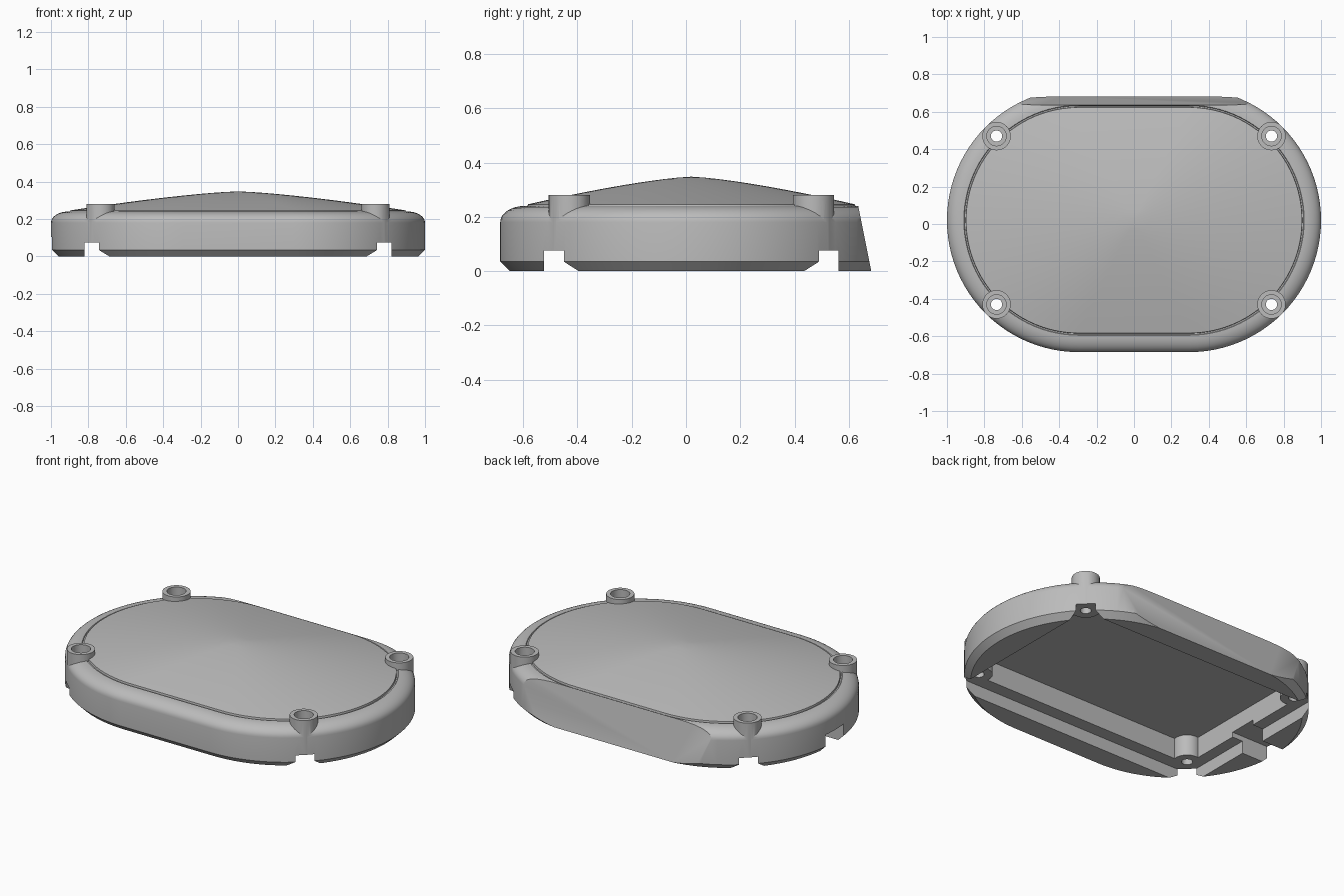
import bpy, bmesh, math
from mathutils import Matrix

if "Cube" in bpy.data.objects:
    bpy.data.objects.remove(bpy.data.objects["Cube"])

CY = 0.02            # centre line of the rounded outline
CX, R = 0.295, 0.705  # straight half length and end radius
SEG = 48

grey = bpy.data.materials.new("plain grey")
grey.use_nodes = True
grey.diffuse_color = (0.5, 0.5, 0.5, 1)
grey.node_tree.nodes["Principled BSDF"].inputs["Base Color"].default_value = (0.5, 0.5, 0.5, 1)


def finish(name, bm):
    bmesh.ops.recalc_face_normals(bm, faces=bm.faces)
    mesh = bpy.data.meshes.new(name)
    bm.to_mesh(mesh)
    bm.free()
    mesh.materials.append(grey)
    ob = bpy.data.objects.new(name, mesh)
    bpy.context.collection.objects.link(ob)
    return ob


def outline(inset, scale=1.0):
    """Points of the rounded outline, offset inwards and scaled."""
    pts = []
    for side in (1, -1):
        for i in range(SEG + 1):
            a = math.pi * i / SEG - side * math.pi / 2
            pts.append(((side * CX + (R - inset) * math.cos(a)) * scale,
                        (R - inset) * math.sin(a) * scale + CY))
    return pts


def box(name, x0, x1, y0, y1, z0, z1):
    bm = bmesh.new()
    bmesh.ops.create_cube(bm, size=1)
    for v in bm.verts:
        v.co = [lo + (c + 0.5) * (hi - lo) for c, lo, hi in zip(v.co, (x0, y0, z0), (x1, y1, z1))]
    return finish(name, bm)


def rods(name, radius, z0, z1):
    """Four upright cylinders at the screw positions."""
    bm = bmesh.new()
    for x in (-0.735, 0.735):
        for y in (CY - 0.45, CY + 0.45):
            bmesh.ops.create_cone(bm, cap_ends=True, segments=48, radius1=radius, radius2=radius,
                                  depth=z1 - z0, matrix=Matrix.Translation((x, y, (z0 + z1) / 2)))
    return finish(name, bm)


def combine(target, tool, operation="DIFFERENCE"):
    tool.hide_render = True
    mod = target.modifiers.new(tool.name, "BOOLEAN")
    mod.operation, mod.solver, mod.object = operation, "EXACT", tool
    bpy.context.view_layer.update()
    result = bpy.data.meshes.new_from_object(target.evaluated_get(bpy.context.evaluated_depsgraph_get()))
    target.modifiers.clear()
    target.data = result
    bpy.data.objects.remove(tool)


# Shell: chamfered foot, upright wall, rounded shoulder, groove, shallow dome
rings = [(0.035, 0, 1), (0, 0.035, 1)]
for i in range(9):
    a = math.pi / 2 * i / 8
    rings.append((0.09 * (1 - math.cos(a)), 0.18 + 0.06 * math.sin(a), 1))
rings += [(0.093, 0.235, 1), (0.1, 0.235, 1), (0.102, 0.246, 1)]
for i in range(1, 12):
    t = 1 - i / 12
    rings.append((0.102, 0.246 + 0.102 * (1 - t ** 1.35), t))

bm = bmesh.new()
loops = [[bm.verts.new((x, y, z)) for x, y in outline(inset, s)] for inset, z, s in rings]
for low, high in zip(loops, loops[1:]):
    for i in range(len(low)):
        j = (i + 1) % len(low)
        bm.faces.new((low[i], low[j], high[j], high[i]))
bm.faces.new(loops[0][::-1])
peak = bm.verts.new((0, CY, 0.348))
for i, v in enumerate(loops[-1]):
    bm.faces.new((v, loops[-1][(i + 1) % len(loops[-1])], peak))
shell = finish("enclosure_shell", bm)

# Sloping back face
slope = box("back_slope", -1.2, 1.2, 0.683, 1.2, -0.2, 0.6)
for v in slope.data.vertices:
    if v.co.y < 1:
        v.co.y -= v.co.z * 0.2
combine(shell, slope)

# Board recess, deep pocket and side port
combine(shell, box("board_recess", -0.82, 0.82, CY - 0.543, CY + 0.543, -0.1, 0.075))
combine(shell, box("deep_pocket", -0.75, 0.75, CY - 0.465, CY + 0.465, 0.05, 0.2))
combine(shell, box("side_port", -1.1, -0.74, CY - 0.085, CY + 0.085, -0.1, 0.105))

# Screw posts with through holes and counterbores
combine(shell, rods("screw_posts", 0.076, 0.075, 0.28), "UNION")
combine(shell, rods("screw_holes", 0.03, -0.1, 0.5))
combine(shell, rods("counterbores", 0.052, 0.13, 0.5))

# Smooth curved surfaces, keep edges crisp
bpy.ops.object.select_all(action="DESELECT")
shell.select_set(True)
bpy.context.view_layer.objects.active = shell
bpy.ops.object.shade_smooth_by_angle(angle=math.radians(28))
